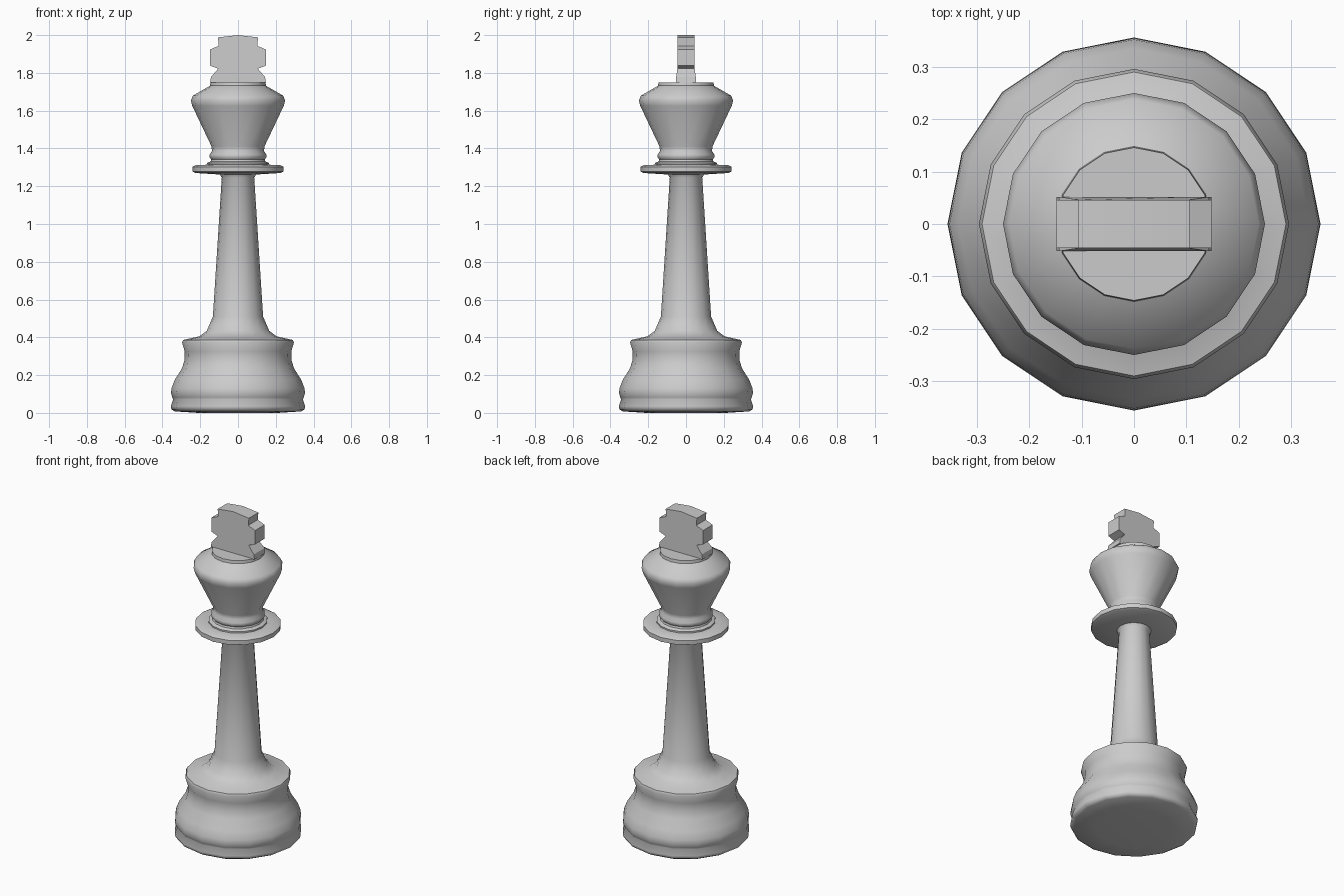
import bpy, bmesh, math

if "Cube" in bpy.data.objects:
    bpy.data.objects.remove(bpy.data.objects["Cube"])

SIDES = 16


def finish(name, bm, angle):
    bmesh.ops.recalc_face_normals(bm, faces=bm.faces[:])
    mesh = bpy.data.meshes.new(name)
    bm.to_mesh(mesh)
    bm.free()
    obj = bpy.data.objects.new(name, mesh)
    bpy.context.collection.objects.link(obj)
    bpy.ops.object.select_all(action='DESELECT')
    obj.select_set(True)
    bpy.context.view_layer.objects.active = obj
    bpy.ops.object.shade_smooth_by_angle(angle=math.radians(angle))
    return obj


def lathe(name, profile, angle=50):
    """Turn a (radius, height) profile into a closed 16-sided solid."""
    bm = bmesh.new()
    rings = []
    for r, z in profile:
        rings.append([bm.verts.new((r * math.cos(math.tau * i / SIDES),
                                    r * math.sin(math.tau * i / SIDES), z))
                      for i in range(SIDES)])
    for a, b in zip(rings, rings[1:]):
        for i in range(SIDES):
            j = (i + 1) % SIDES
            bm.faces.new((a[i], a[j], b[j], b[i]))
    bm.faces.new(rings[0])
    bm.faces.new(rings[-1])
    return finish(name, bm, angle)


# Turned body: foot, waist, stem, collar, neck rings and head in one profile
lathe("turned_body", [
    # foot with groove
    (0.21, 0.0), (0.335, 0.008), (0.352, 0.018), (0.356, 0.035), (0.343, 0.072),
    (0.348, 0.082), (0.355, 0.105), (0.352, 0.13), (0.335, 0.175),
    # waist and shoulder
    (0.297, 0.235), (0.283, 0.28), (0.282, 0.325), (0.296, 0.372),
    (0.29, 0.386), (0.205, 0.405), (0.165, 0.435), (0.133, 0.51),
    # stem
    (0.086, 1.245), (0.096, 1.262),
    # collar
    (0.225, 1.27), (0.24, 1.277), (0.24, 1.303), (0.225, 1.311), (0.165, 1.314),
    # neck rings
    (0.165, 1.323), (0.145, 1.331), (0.142, 1.342), (0.150, 1.352),
    (0.150, 1.368), (0.138, 1.385),
    # head
    (0.14, 1.41), (0.242, 1.625), (0.25, 1.655), (0.238, 1.68),
    (0.148, 1.732), (0.146, 1.75),
])

# Cross finial: half outline mirrored, extruded front to back
half = [(0.148, 1.748), (0.143, 1.778), (0.105, 1.822), (0.147, 1.838),
        (0.148, 1.924), (0.102, 1.943), (0.106, 1.988)]
outline = half + [(0.0, 2.0)] + [(-x, z) for x, z in reversed(half)]


def depth(z):
    return 0.052 if z < 1.8 else 0.046


bm = bmesh.new()
front = [bm.verts.new((x, -depth(z), z)) for x, z in outline]
back = [bm.verts.new((x, depth(z), z)) for x, z in outline]
bm.faces.new(front)
bm.faces.new(back)
for i in range(len(outline)):
    j = (i + 1) % len(outline)
    bm.faces.new((front[i], front[j], back[j], back[i]))
finish("cross_finial", bm, 30)
